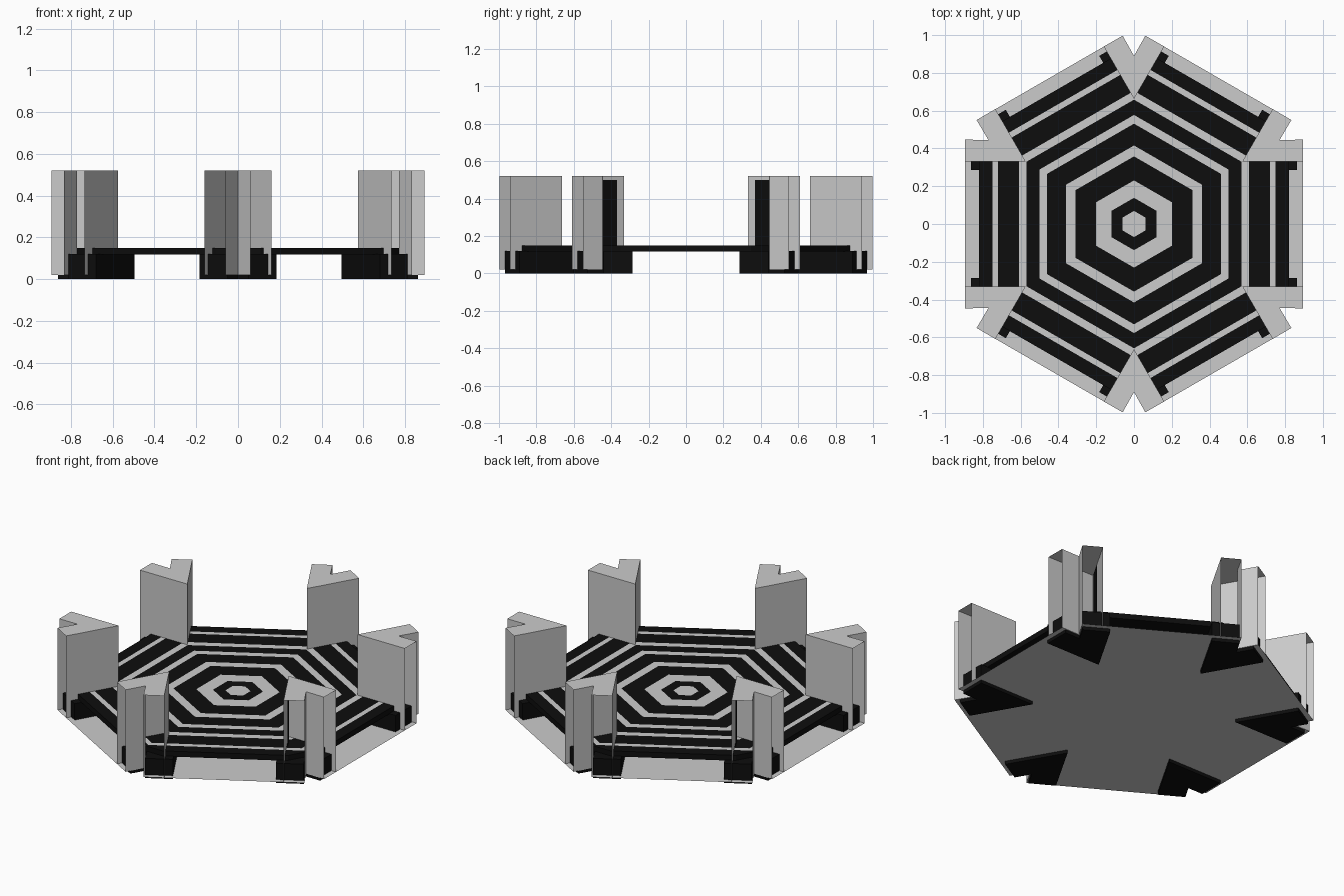
import bpy, bmesh
from math import sin, cos, radians, sqrt

if "Cube" in bpy.data.objects:
    bpy.data.objects.remove(bpy.data.objects["Cube"])

black = bpy.data.materials.new("black")
black.diffuse_color = (0.004, 0.004, 0.004, 1)
black.use_nodes = True
black.node_tree.nodes["Principled BSDF"].inputs["Base Color"].default_value = black.diffuse_color
grey = bpy.data.materials.new("grey")
grey.diffuse_color = (0.6, 0.6, 0.6, 1)
grey.use_nodes = True
grey.node_tree.nodes["Principled BSDF"].inputs["Base Color"].default_value = grey.diffuse_color


def place(k, r, t, z):
    """Corner k frame: r outward, t counter-clockwise."""
    a = radians(30 + 60 * k)
    return (r * cos(a) - t * sin(a), r * sin(a) + t * cos(a), z)


def make(name, bm, *mats, merge=True):
    if merge:
        bmesh.ops.remove_doubles(bm, verts=bm.verts, dist=0.0005)
        bmesh.ops.recalc_face_normals(bm, faces=bm.faces)
    me = bpy.data.meshes.new(name)
    bm.to_mesh(me)
    bm.free()
    ob = bpy.data.objects.new(name, me)
    bpy.context.collection.objects.link(ob)
    for m in mats:
        me.materials.append(m)
    return ob


def face(bm, pts, mat=0):
    f = bm.faces.new([bm.verts.new(p) for p in pts])
    f.material_index = mat
    return f


def wall(bm, k, a, b, z0, z1):
    face(bm, [place(k, *a, z0), place(k, *b, z0), place(k, *b, z1), place(k, *a, z1)])


NOTCH, APEX = (0.89, 0), (0.663, 0)
FLOOR, DECK, TOP = 0.02, 0.15, 0.52

for k in range(6):
    # chevron post: top, notch walls and inner walls, open at the arm ends
    bm = bmesh.new()
    for s in (-1, 1):
        tip, end = (0.997, s * 0.06), (0.94, s * 0.16)
        face(bm, [place(k, *p, TOP) for p in (NOTCH, tip, end, APEX)])
        wall(bm, k, NOTCH, tip, FLOOR, TOP)
        wall(bm, k, APEX, end, FLOOR, TOP)
    make(f"corner_post_{k}", bm, grey)

    # dark foot wrapped round the post base
    bm = bmesh.new()
    half = [(0.967, 0.05), (0.89, 0.184)]
    outline = [(0.88, 0)] + half + [(0.571, 0)] + [(r, -t) for r, t in reversed(half)]
    f = face(bm, [place(k, r, t, 0) for r, t in outline])
    ext = bmesh.ops.extrude_face_region(bm, geom=[f])
    for v in ext["geom"]:
        if isinstance(v, bmesh.types.BMVert):
            v.co.z = 0.12
    if not any(len(g.verts) == 6 and g.calc_center_median().z < 0.01 for g in bm.faces):
        face(bm, [place(k, r, t, 0) for r, t in outline])
    make(f"foot_{k}", bm, black)

    # dark strip inside the side posts
    if k not in (1, 4):
        s = 1 if k in (0, 3) else -1
        bm = bmesh.new()
        a, b = [(0.675 + 0.277 * q, s * 0.16 * q) for q in (0.11, 0.45)]
        wall(bm, k, a, b, DECK, 0.5)
        make(f"post_lining_{k}", bm, black)

# thin hexagonal floor with notched corners
bm = bmesh.new()
face(bm, [place(k, r, t, FLOOR) for k in range(6)
          for r, t in ((0.997, -0.06), NOTCH, (0.997, 0.06))][::-1])
make("floor", bm, grey, merge=False)

# deck with concentric dark bands and clipped corners
bm = bmesh.new()
bands = [0, .06, .12, .2, .31, .36, .46, .5, .57, .61, .72, .75, .766]
radii = [a * 2 / sqrt(3) for a in bands]
R = radii[-1]
edge = 0.82 * 2 / sqrt(3)
clip = (edge - R) * sqrt(3)
for k in range(6):
    for i, (r0, r1) in enumerate(zip(radii, radii[1:])):
        pts = [place(k, r1, 0, DECK), place(k + 1, r1, 0, DECK)]
        pts += [place(k + 1, r0, 0, DECK), place(k, r0, 0, DECK)] if r0 else [(0, 0, DECK)]
        face(bm, pts, 1 if i == 11 else i % 2)
    face(bm, [place(k, R, 0, DECK), place(k, R, clip, DECK),
              place(k + 1, R, -clip, DECK), place(k + 1, R, 0, DECK)], 1)
bmesh.ops.remove_doubles(bm, verts=bm.verts, dist=0.0005)
for f in bm.faces:
    f.normal_update()
    if f.normal.z < 0:
        f.normal_flip()
deck = make("deck", bm, grey, black, merge=False)
mod = deck.modifiers.new("thickness", 'SOLIDIFY')
mod.thickness = 0.033
mod.offset = -1
mod.material_offset = 1
mod.material_offset_rim = 1
